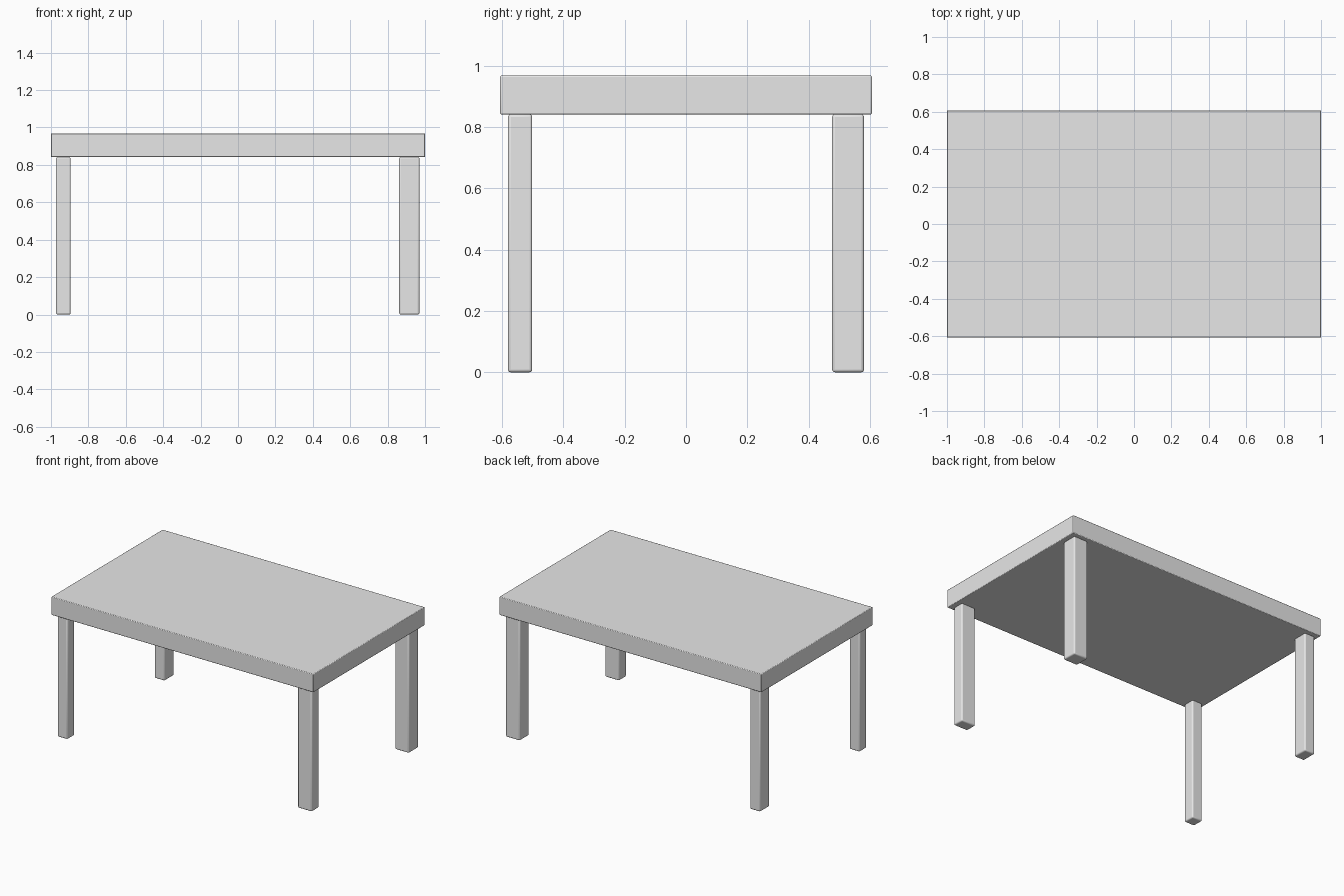
import bpy

cube = bpy.data.objects.get("Cube")
if cube:
    bpy.data.objects.remove(cube, do_unlink=True)

grey = bpy.data.materials.new("light_grey")
grey.use_nodes = True
colour = (0.8, 0.8, 0.8, 1)
grey.diffuse_color = colour
grey.node_tree.nodes["Principled BSDF"].inputs["Base Color"].default_value = colour


def box(name, low, high, bevel, segments):
    """Softly bevelled box between two opposite corners."""
    centre = [(a + b) / 2 for a, b in zip(low, high)]
    bpy.ops.mesh.primitive_cube_add(size=1, location=centre)
    obj = bpy.context.object
    obj.name = obj.data.name = name
    obj.scale = [b - a for a, b in zip(low, high)]
    bpy.ops.object.transform_apply(location=False, rotation=False, scale=True)
    obj.data.materials.append(grey)
    mod = obj.modifiers.new("soft_edges", "BEVEL")
    mod.width = bevel
    mod.segments = segments
    bpy.ops.object.shade_smooth_by_angle()
    return obj


# Thick tabletop
underside = 0.842
box("tabletop", (-1, -0.607, underside), (1, 0.607, 0.968), 0.004, 2)

# Legs: those on the left and at the back are a little thicker
sides = {"right": (-0.973, -0.895), "left": (0.862, 0.97)}
ends = {"front": (-0.581, -0.502), "back": (0.477, 0.581)}
for end, (y0, y1) in ends.items():
    for side, (x0, x1) in sides.items():
        box(f"{end}_{side}_leg", (x0, y0, 0), (x1, y1, underside), 0.009, 3)
